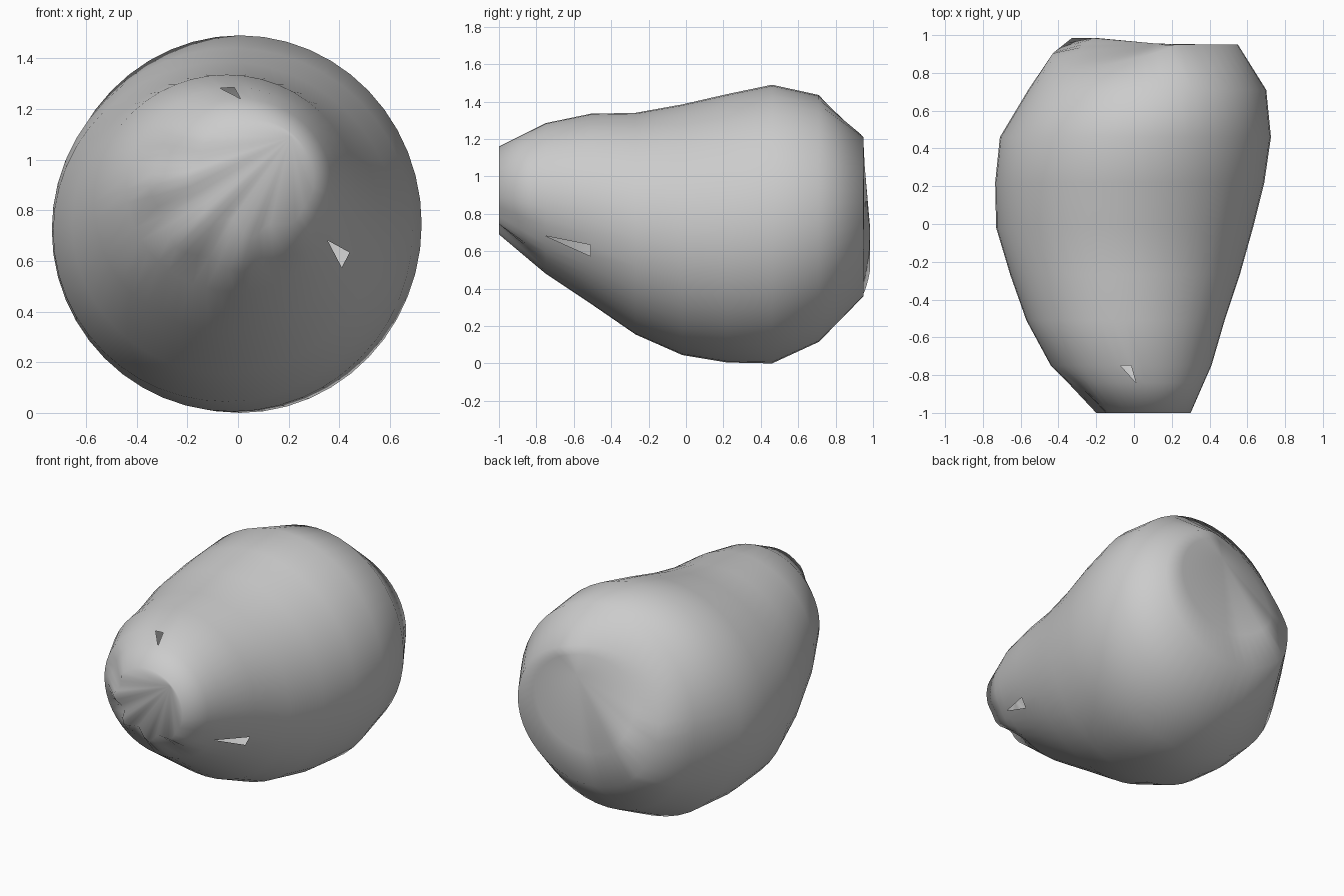
import bpy, bmesh, math

if "Cube" in bpy.data.objects:
    bpy.data.objects.remove(bpy.data.objects["Cube"])

N = 48  # points around each cross-section

# Cross-sections along the body: y, left x, right x, bottom z, top z
sections = [
    (-1.00, -0.20, 0.30, 0.69, 1.16),
    (-0.84, -0.35, 0.37, 0.555, 1.24),
    (-0.75, -0.44, 0.41, 0.48, 1.285),
    (-0.51, -0.57, 0.48, 0.32, 1.335),
    (-0.27, -0.655, 0.56, 0.155, 1.34),
    (-0.02, -0.73, 0.63, 0.045, 1.385),
    (0.22, -0.735, 0.69, 0.005, 1.44),
    (0.46, -0.71, 0.725, 0.0, 1.49),
    (0.71, -0.56, 0.70, 0.115, 1.435),
    (0.95, -0.43, 0.55, 0.36, 1.24),
]
# Small triangular gaps: (section, point around)
gaps = {(2, 44), (1, 12)}
creases = {0: 0.28, 1: 0.10}  # depth of the folds near the narrow end


def make_ring(bm, index, scale=1.0, pole=None):
    y, x0, x1, z0, z1 = sections[index]
    ring = []
    for j in range(N):
        a = 2 * math.pi * j / N
        # folds fan out over the lower left of the narrow end
        w = max(0.0, math.cos((a - math.radians(230)) * 0.8))
        r = 1 - creases.get(index, 0) * w * (0.5 - 0.5 * math.cos(8 * a))
        x = (x0 + x1) / 2 + r * (x1 - x0) / 2 * math.cos(a)
        z = (z0 + z1) / 2 + r * (z1 - z0) / 2 * math.sin(a)
        yy = y
        if pole:
            x = pole[0] + (x - pole[0]) * scale
            z = pole[2] + (z - pole[2]) * scale
        if index == len(sections) - 1:
            # raised corner on the blunt end, with the upper left sliced away
            yy += 0.055 * max(0.0, 1 - math.hypot(x + 0.31, z - 0.63) / 0.35)
            yy = min(yy, 1 + 0.3 * (x + 0.31) - 0.36 * (z - 0.63),
                     1 + 0.8 * (x + 0.31))
        ring.append(bm.verts.new((x, yy, z)))
    return ring


bm = bmesh.new()
front_pole, back_pole = (0.21, -1.0, 1.09), (0.12, 0.955, 1.06)
last = len(sections) - 1
rings = [make_ring(bm, i) for i in range(last + 1)]
rings.append(make_ring(bm, last, 0.7, back_pole))

# Skin between the sections
for i in range(len(rings) - 1):
    A, B = rings[i], rings[i + 1]
    for j in range(N):
        k = (j + 1) % N
        if (i, j) in gaps:
            bm.faces.new((A[j], B[k], A[k]))
        else:
            bm.faces.new((A[j], B[j], B[k], A[k]))

# End caps fan out from off-centre poles
front = bm.verts.new(front_pole)
back = bm.verts.new(back_pole)
for j in range(N):
    k = (j + 1) % N
    bm.faces.new((rings[0][j], rings[0][k], front))
    bm.faces.new((rings[-1][k], rings[-1][j], back))

for f in bm.faces:
    f.smooth = True
mesh = bpy.data.meshes.new("pear_shaped_body")
bm.to_mesh(mesh)
bm.free()
body = bpy.data.objects.new("pear_shaped_body", mesh)
bpy.context.collection.objects.link(body)
